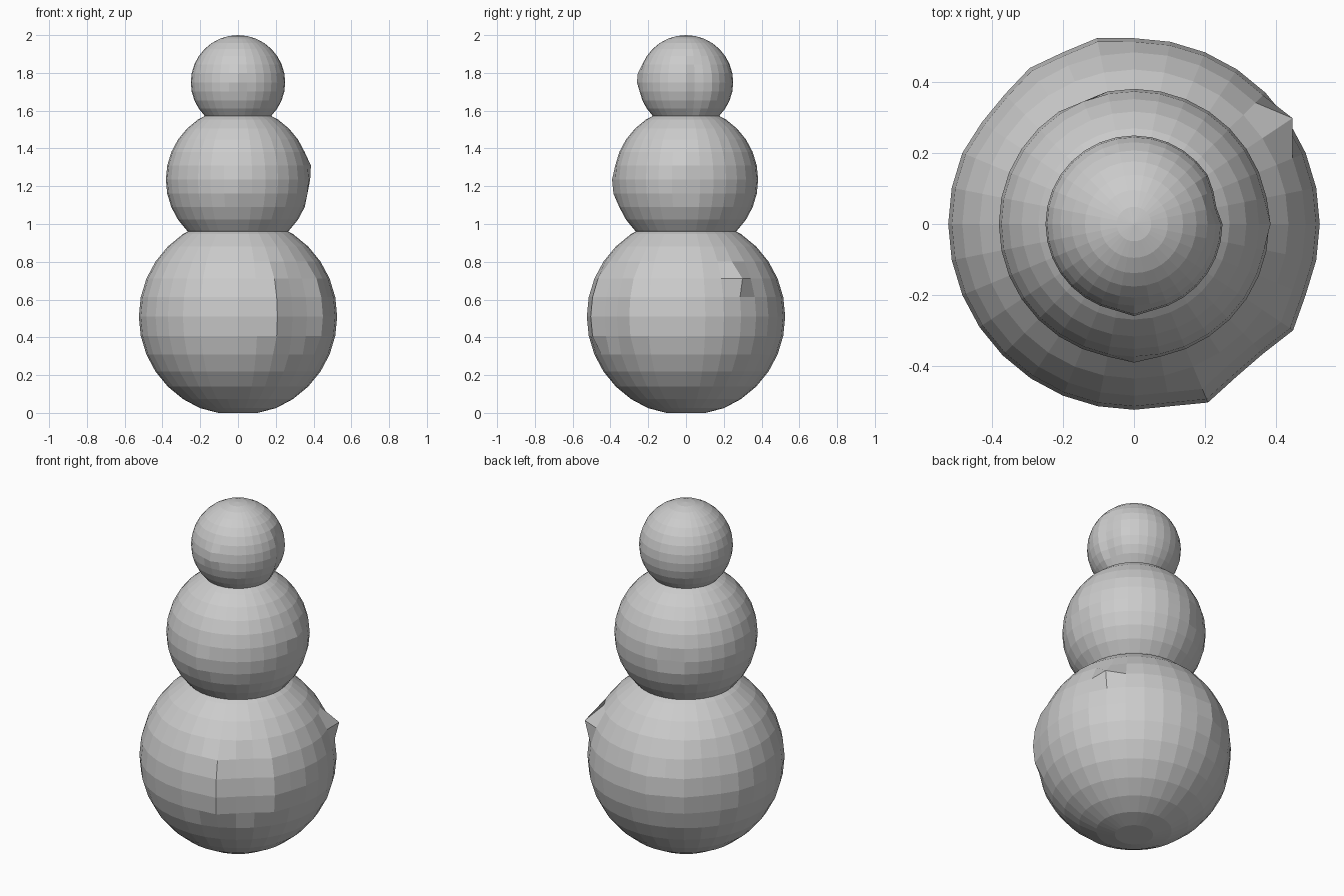
import bpy, bmesh, math

if "Cube" in bpy.data.objects:
    bpy.data.objects.remove(bpy.data.objects["Cube"])

grey = bpy.data.materials.new("snow_grey")
grey.diffuse_color = (0.6, 0.6, 0.6, 1)
grey.use_nodes = True
grey.node_tree.nodes["Principled BSDF"].inputs["Base Color"].default_value = grey.diffuse_color


def ball(name, z, radius, dents=()):
    """Flat-shaded ball; dents = (angle in degrees, lowest z, highest z, factor)."""
    bm = bmesh.new()
    bmesh.ops.create_uvsphere(bm, u_segments=32, v_segments=16, radius=radius)
    for v in bm.verts:
        v.co.z += z
        angle = math.degrees(math.atan2(v.co.y, v.co.x))
        for a, low, high, factor in dents:
            near = abs((angle - a + 180) % 360 - 180) < 3
            if near and low < v.co.z < high and v.co.xy.length > 0.01:
                v.co.x *= factor
                v.co.y *= factor
        # flattened underside
        v.co.z = max(v.co.z, 0.0)
    mesh = bpy.data.meshes.new(name)
    bm.to_mesh(mesh)
    bm.free()
    mesh.materials.append(grey)
    obj = bpy.data.objects.new(name, mesh)
    bpy.context.collection.objects.link(obj)
    return obj


# Bottom ball with uneven, slightly pushed-out and flattened columns
ball("base_ball", 0.51, 0.525, [
    (-67.5, 0.35, 0.75, 1.04), (-56.25, 0.35, 0.75, 0.99),
    (-45, 0.35, 0.75, 0.985), (-33.75, 0.35, 0.75, 1.03),
    (33.75, 0.68, 0.75, 1.11), (101.25, 0.45, 0.65, 1.02),
    (123.75, 0.45, 0.65, 1.01), (135, 0.35, 0.75, 0.985),
    (146.25, 0.35, 0.75, 0.985),
])

# Middle ball
ball("middle_ball", 1.235, 0.382, [
    (0, 1.29, 1.33, 1.03), (0, 1.14, 1.18, 0.98),
    (-90, 1.14, 1.27, 1.025), (112.5, 1.2, 1.27, 0.97),
])

# Head
ball("head_ball", 1.75, 0.25, [(-90, 1.74, 1.81, 1.04), (11.25, 1.6, 1.85, 0.95), (22.5, 1.6, 1.85, 0.97)])
